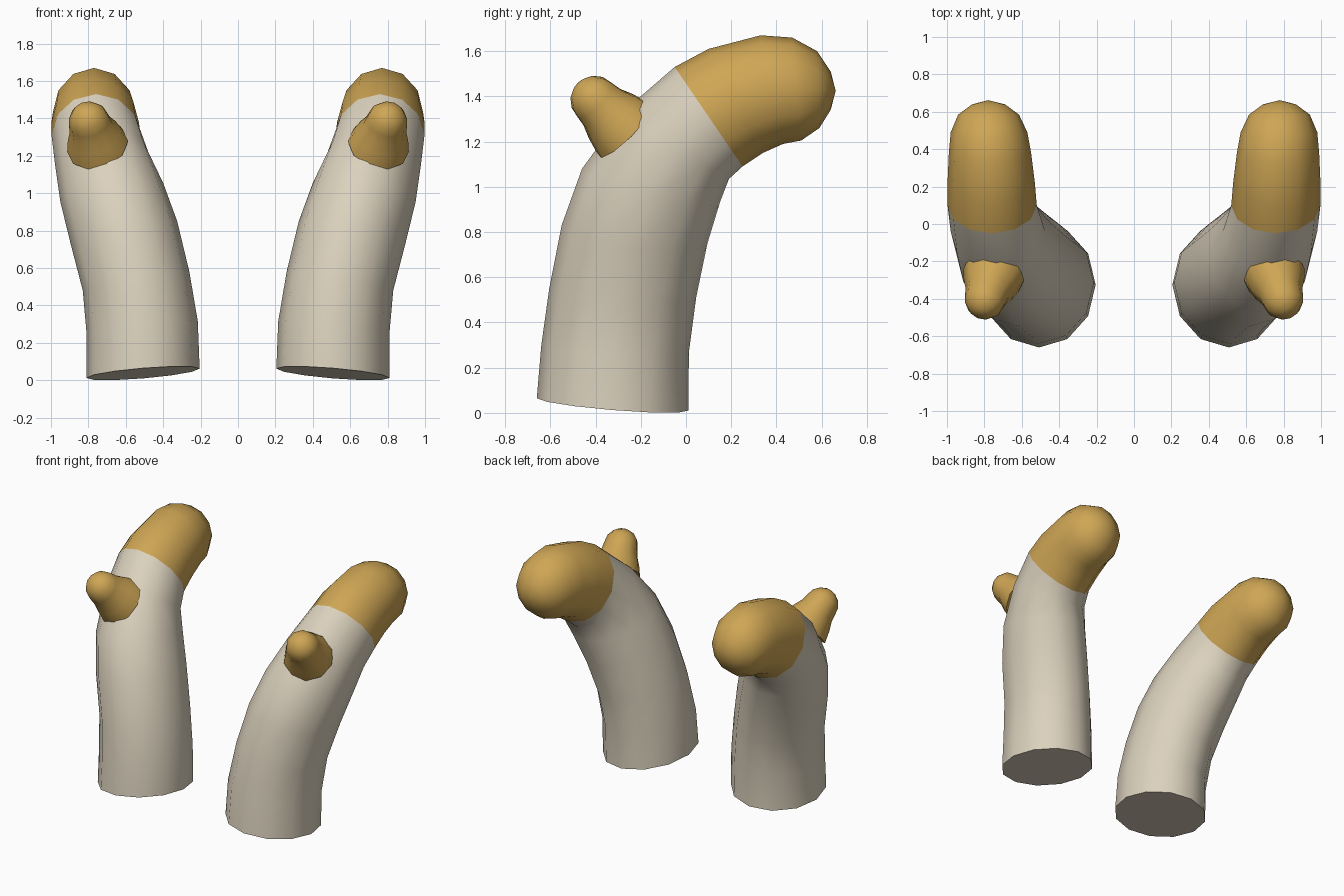
import bpy, bmesh, math
from mathutils import Vector

if "Cube" in bpy.data.objects:
    bpy.data.objects.remove(bpy.data.objects["Cube"])


def material(name, rgb):
    m = bpy.data.materials.new(name)
    m.diffuse_color = (*rgb, 1)
    m.use_nodes = True
    m.node_tree.nodes["Principled BSDF"].inputs["Base Color"].default_value = m.diffuse_color
    return m


CREAM = material("cream", (0.71, 0.64, 0.51))
GOLD = material("gold", (0.62, 0.38, 0.09))


def loft(name, rings, side, mat, close_start=False, tip=None):
    """Skin a list of point rings; side mirrors x."""
    bm = bmesh.new()
    loops = [[bm.verts.new((p.x * side, p.y, p.z)) for p in r] for r in rings]
    n = len(loops[0])
    for a, b in zip(loops, loops[1:]):
        for i in range(n):
            j = (i + 1) % n
            bm.faces.new((a[i], a[j], b[j], b[i]))
    if close_start:
        bm.faces.new(loops[0])
    if tip:
        t = bm.verts.new((tip[0] * side, tip[1], tip[2]))
        for i in range(n):
            bm.faces.new((loops[-1][i], loops[-1][(i + 1) % n], t))
    bmesh.ops.recalc_face_normals(bm, faces=bm.faces[:])
    # open shells: make sure the skin points away from its own axis
    f = next(f for f in bm.faces if len(f.verts) == 4)
    axis = sum((v.co for v in loops[0] + loops[1]), Vector()) / (2 * n)
    if f.normal.dot(f.calc_center_median() - axis) < 0:
        bmesh.ops.reverse_faces(bm, faces=bm.faces[:])
    me = bpy.data.meshes.new(name)
    bm.to_mesh(me)
    bm.free()
    me.materials.append(mat)
    ob = bpy.data.objects.new(name, me)
    bpy.context.collection.objects.link(ob)
    bpy.ops.object.select_all(action='DESELECT')
    ob.select_set(True)
    bpy.context.view_layer.objects.active = ob
    bpy.ops.object.shade_smooth_by_angle(angle=math.radians(40))


def section(fy, fz, by, bz, x0, x1, tilt=0.0, n=12):
    """Oval ring spanning a front point, a back point and an x range."""
    c = Vector(((x0 + x1) / 2, (fy + by) / 2, (fz + bz) / 2))
    u = Vector(((x1 - x0) / 2, 0, -tilt))
    v = Vector((0, (by - fy) / 2, (bz - fz) / 2))
    return [c + u * math.cos(a) + v * math.sin(a)
            for a in (2 * math.pi * i / n for i in range(n))]


# Bent trunk sections: front y, z, back y, z, x range, sideways tilt
trunk = [section(*s) for s in (
    (-0.66, 0.065, 0.01, 0.010, 0.205, 0.81, 0.025),
    (-0.64, 0.30, 0.013, 0.27, 0.215, 0.81, 0.03),
    (-0.605, 0.55, 0.045, 0.51, 0.26, 0.83, 0.05),
    (-0.55, 0.83, 0.095, 0.75, 0.325, 0.895, 0.06),
    (-0.46, 1.08, 0.15, 0.93, 0.40, 0.95, 0.05),
    (-0.27, 1.34, 0.19, 1.035, 0.475, 0.98, 0.02),
    (-0.05, 1.53, 0.25, 1.09, 0.52, 0.997, 0.0))]

# Rounded end, starting on the last trunk section
end = [trunk[-1]] + [section(*s) for s in (
    (0.10, 1.61, 0.34, 1.15, 0.53, 0.997),
    (0.33, 1.67, 0.43, 1.19, 0.55, 0.99),
    (0.47, 1.66, 0.51, 1.205, 0.57, 0.98),
    (0.58, 1.60, 0.59, 1.26, 0.615, 0.94),
    (0.64, 1.51, 0.64, 1.34, 0.69, 0.865))]

# Tapered side knob with a ball end
base, ball, r = Vector((0.75, -0.27, 1.25)), Vector((0.795, -0.40, 1.38)), 0.112
axis = (ball - base).normalized()
across = Vector((1, 0, 0)) - axis * axis.x
across.normalize()
up = axis.cross(across)
length = (ball - base).length
profile = [(0, 0.168), (0.08, 0.145), (0.14, 0.12)]
profile += [(length + r * math.sin(math.radians(d)), r * math.cos(math.radians(d)))
            for d in (0, 25, 50, 72)]
knob = [[base + axis * t + (across * math.cos(a) + up * math.sin(a)) * rad
         for a in (2 * math.pi * i / 10 for i in range(10))]
        for t, rad in profile]

for side, label in ((1, "right"), (-1, "left")):
    loft(label + "_trunk", trunk, side, CREAM, close_start=True)
    loft(label + "_rounded_end", end, side, GOLD, tip=(0.78, 0.662, 1.425))
    loft(label + "_side_knob", knob, side, GOLD, close_start=True, tip=ball + axis * r)
